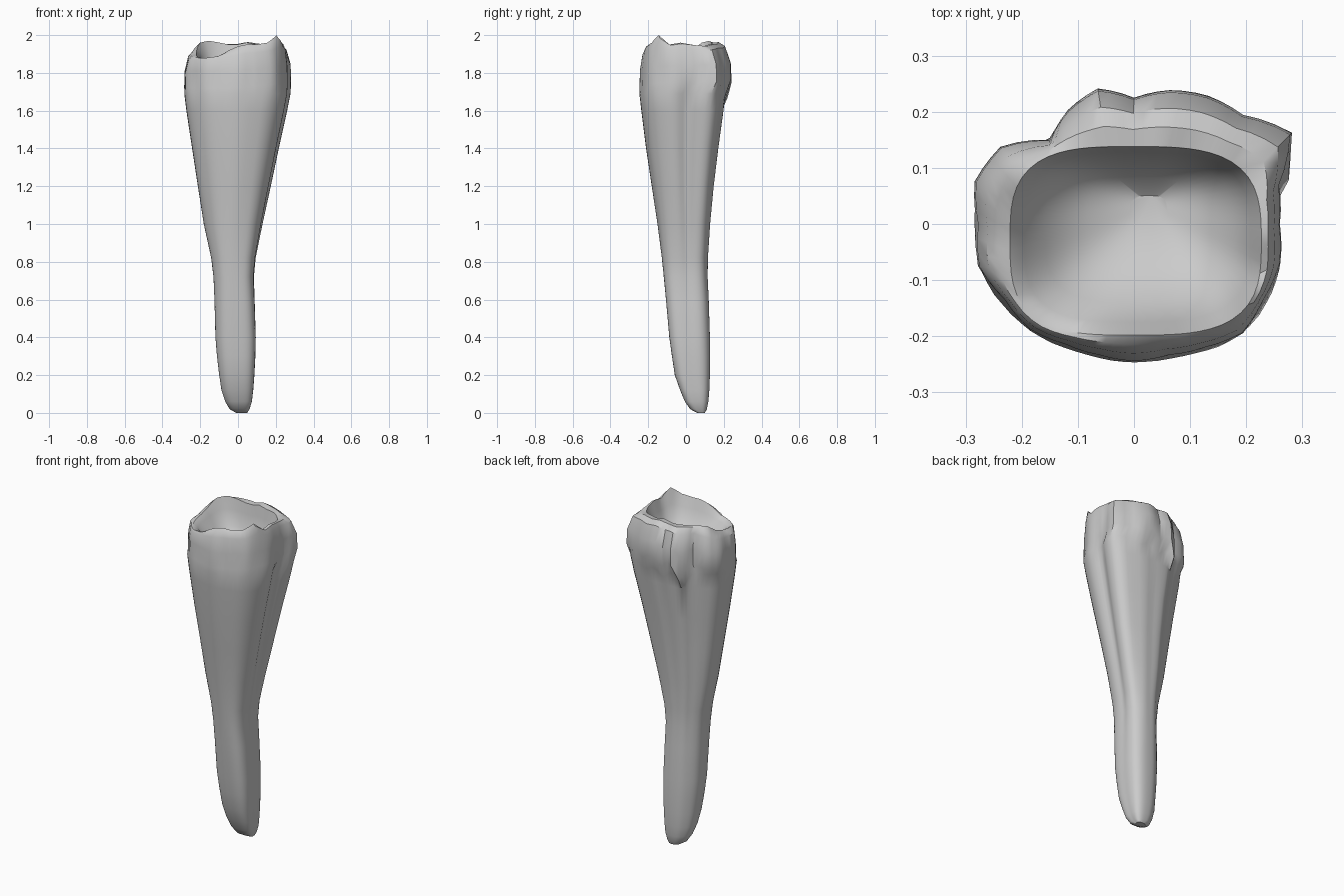
import bpy, bmesh
from math import sin, cos, pi, exp, radians

if "Cube" in bpy.data.objects:
    bpy.data.objects.remove(bpy.data.objects["Cube"])

N = 72

# horizontal outline of the crown: radius every 15 degrees from +x
OUTLINE = [.26, .268, .325, .275, .264, .247, .225, .25, .235, .212, .275, .294,
           .28, .288, .268, .265, .248, .243, .246, .243, .255, .275, .268, .27]
# height of the broken rim every 15 degrees
RIM = [1.96, 1.95, 1.94, 1.95, 1.95, 1.96, 1.95, 1.95, 1.96, 1.97, 1.96, 1.92,
       1.90, 1.89, 1.88, 1.88, 1.89, 1.92, 1.94, 1.95, 1.95, 1.96, 2.0, 1.95]
# z, x min, x max, y min, y max of the body
BODY = [(0, -.01, .048, .06, .1), (.02, -.045, .06, .022, .11),
        (.06, -.068, .072, -.005, .118), (.12, -.088, .079, -.03, .123),
        (.2, -.10, .085, -.058, .126), (.3, -.112, .09, -.073, .127),
        (.4, -.12, .092, -.087, .126), (.6, -.125, .087, -.105, .12),
        (.72, -.13, .084, -.117, .115), (.82, -.142, .094, -.127, .117),
        (1.0, -.18, .132, -.15, .13), (1.2, -.21, .177, -.18, .15),
        (1.4, -.24, .22, -.21, .175), (1.6, -.27, .265, -.235, .203)]


def sample(table, a):
    """Periodic linear lookup by angle."""
    t = a / (2 * pi) * len(table)
    i = int(t)
    f = t - i
    return table[i % len(table)] * (1 - f) + table[(i + 1) % len(table)] * f


def bump(a, centre, width):
    d = (a - radians(centre) + pi) % (2 * pi) - pi
    return exp(-(d / radians(width)) ** 2)


def superellipse(a, hx, hy, n):
    k = (abs(cos(a) / hx) ** n + abs(sin(a) / hy) ** n) ** (-1 / n)
    return k * cos(a), k * sin(a)


def body_point(a, row):
    """Blend a skewed rounded box (root) into the lobed, grooved crown outline."""
    z, x0, x1, y0, y1 = row
    w = min(1, max(0, (z - .5) / .6))
    # wide smoothing of the outline keeps the neck free of hard creases
    r = sum(sample(OUTLINE, (a + radians(d)) % (2 * pi)) for d in (-9, 0, 9)) / 3
    r *= 1 - .09 * bump(a, 6, 11) + .05 * bump(a, 138, 13) + .06 * bump(a, 38, 18)
    eu, ev = superellipse(a, 1, 1, 2.6)
    skew = 1 + .08 * bump(a, 42, 28) - .12 * bump(a, 135, 28) + .1 * bump(a, 315, 26)
    u = (1 - w) * eu * skew + w * r * cos(a) / .282
    v = (1 - w) * ev * skew + w * r * sin(a) / .243
    return ((x0 + x1) / 2 + u * (x1 - x0) / 2,
            (y0 + y1) / 2 + v * (y1 - y0) / 2, z)


def rim_point(a):
    """Rounded-rectangle opening, pushed out on the right."""
    x, y = superellipse(a, .218, .168, 3.2)
    return x - .003 + .012 * max(0, cos(a)), y - .03, sample(RIM, a)


def drip(a):
    """Ragged lower edge of the crown at the back."""
    return .1 * bump(a, 116, 8) + .05 * bump(a, 88, 8) + .03 * bump(a, 60, 8)


bm = bmesh.new()
angles = [2 * pi * i / N for i in range(N)]
rings = []


def add_ring(points):
    rings.append([bm.verts.new(p) for p in points])


def shoulder(z, mix, drip_amount=0.0, rim_height=0.0):
    """Ring between the outer outline (mix 0) and the rim (mix 1)."""
    pts = []
    for a in angles:
        r = sample(OUTLINE, a)
        rx, ry, rz = rim_point(a)
        lift = (.05 * max(0, sin(a)) ** 2 + .03 * max(0, cos(a))) * (1 - mix)
        zz = z * (1 - rim_height) + rz * rim_height
        pts.append((r * cos(a) * (1 - mix) + rx * mix,
                    r * sin(a) * (1 - mix) + ry * mix,
                    zz + lift - drip_amount * drip(a)))
    add_ring(pts)


# root and neck
for row in BODY:
    add_ring([body_point(a, row) for a in angles])

# crown edge with hanging drips at the back, then the shoulder up to the rim
under = (1.69, -.281, .283, -.245, .213)
add_ring([body_point(a, under)[:2] + (1.69 - .9 * drip(a),) for a in angles])
shoulder(1.72, 0, 1.0)
shoulder(1.81, .04, .4)
shoulder(1.86, .32, .1, .45)
shoulder(1.88, .65, 0, .8)
add_ring([rim_point(a) for a in angles])

# hollow with a gently sloping front and a steep back wall
for s, z, m in [(.9, 1.86, .35), (.75, 1.80, .05), (.45, 1.755, 0), (.15, 1.73, 0)]:
    pts = []
    for a in angles:
        x, y, rz = rim_point(a)
        pts.append((.03 + (x - .03) * s, .035 + (y - .035) * s, z * (1 - m) + rz * m))
    add_ring(pts)

# skin the rings and close both ends
for lo, hi in zip(rings, rings[1:]):
    for i in range(N):
        j = (i + 1) % N
        bm.faces.new((lo[i], lo[j], hi[j], hi[i]))
bm.faces.new(list(reversed(rings[0])))
bm.faces.new(rings[-1])
bmesh.ops.recalc_face_normals(bm, faces=bm.faces)

mesh = bpy.data.meshes.new("tooth")
bm.to_mesh(mesh)
bm.free()
tooth = bpy.data.objects.new("tooth", mesh)
bpy.context.collection.objects.link(tooth)
bpy.context.view_layer.objects.active = tooth
tooth.select_set(True)
bpy.ops.object.shade_smooth_by_angle(angle=radians(35))
